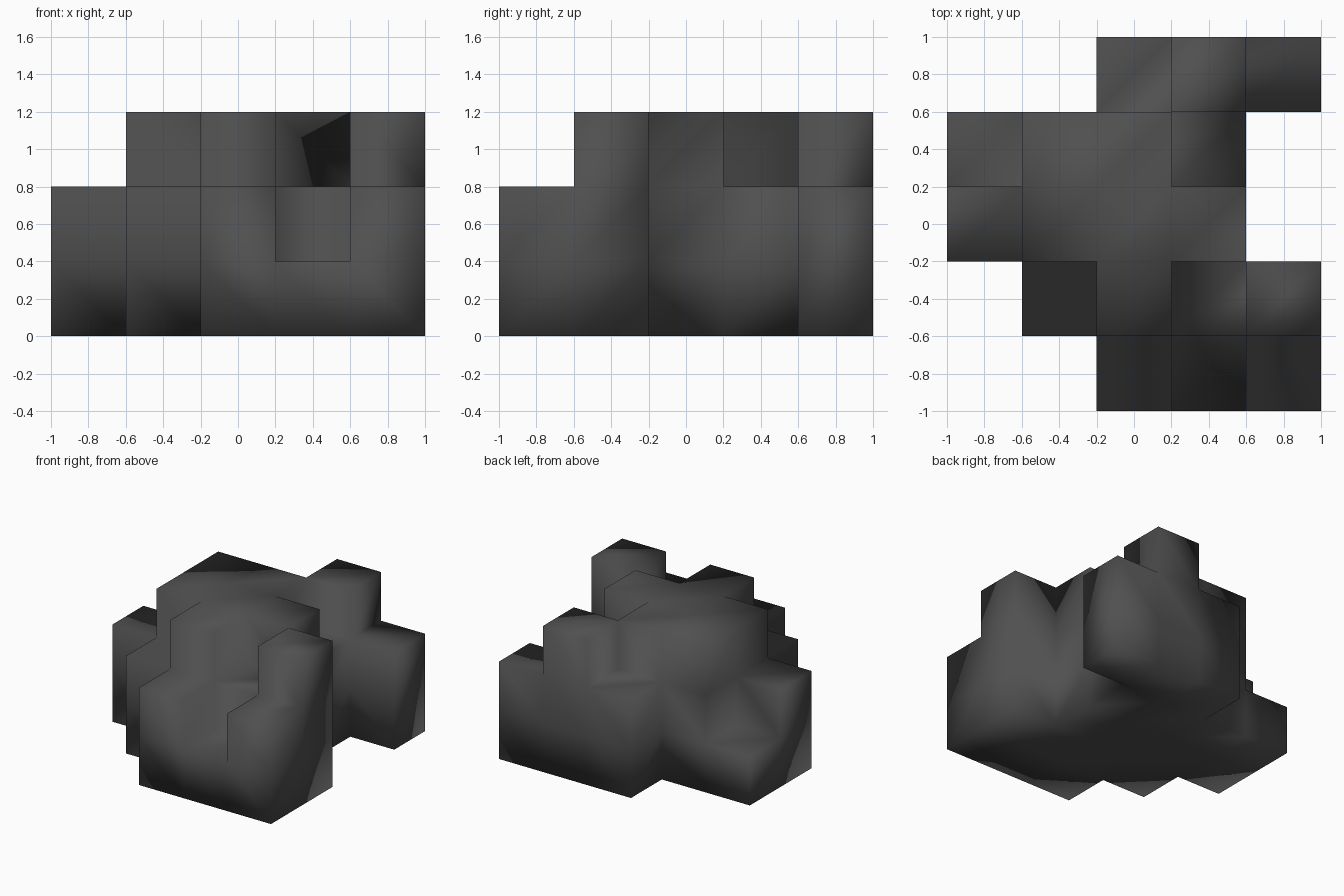
import bpy, bmesh

if "Cube" in bpy.data.objects:
    bpy.data.objects.remove(bpy.data.objects["Cube"])

CELL = 0.4
# Stack heights in blocks: rows run front (-y) to back, columns left to right
HEIGHTS = [
    [0, 0, 2, 1, 2],
    [0, 2, 3, 2, 3],
    [2, 3, 3, 3, 0],
    [1, 3, 3, 2, 0],
    [0, 0, 2, 3, 2],
]
filled = {(i, j, k) for j, row in enumerate(HEIGHTS)
          for i, h in enumerate(row) for k in range(h)}

bm = bmesh.new()
corners = {}


def corner(p):
    # Shared corner, so shading blends across the blocks
    if p not in corners:
        corners[p] = bm.verts.new((p[0] * CELL - 1, p[1] * CELL - 1, p[2] * CELL))
    return corners[p]


# Only the outer faces of the block cluster
for cell in sorted(filled):
    for axis in range(3):
        for side in (0, 1):
            near = list(cell)
            near[axis] += 1 if side else -1
            if tuple(near) in filled:
                continue
            u, v = (axis + 1) % 3, (axis + 2) % 3
            quad = []
            for du, dv in ((0, 0), (1, 0), (1, 1), (0, 1)):
                p = list(cell)
                p[axis] += side
                p[u] += du
                p[v] += dv
                quad.append(corner(tuple(p)))
            face = bm.faces.new(quad if side else quad[::-1])
            face.smooth = True

mesh = bpy.data.meshes.new("rock_blocks")
bm.to_mesh(mesh)
bm.free()

stone = bpy.data.materials.new("dark grey stone")
stone.diffuse_color = (0.08, 0.08, 0.08, 1)
stone.use_nodes = True
stone.node_tree.nodes["Principled BSDF"].inputs["Base Color"].default_value = stone.diffuse_color
mesh.materials.append(stone)
rock = bpy.data.objects.new("rock_blocks", mesh)
bpy.context.collection.objects.link(rock)
